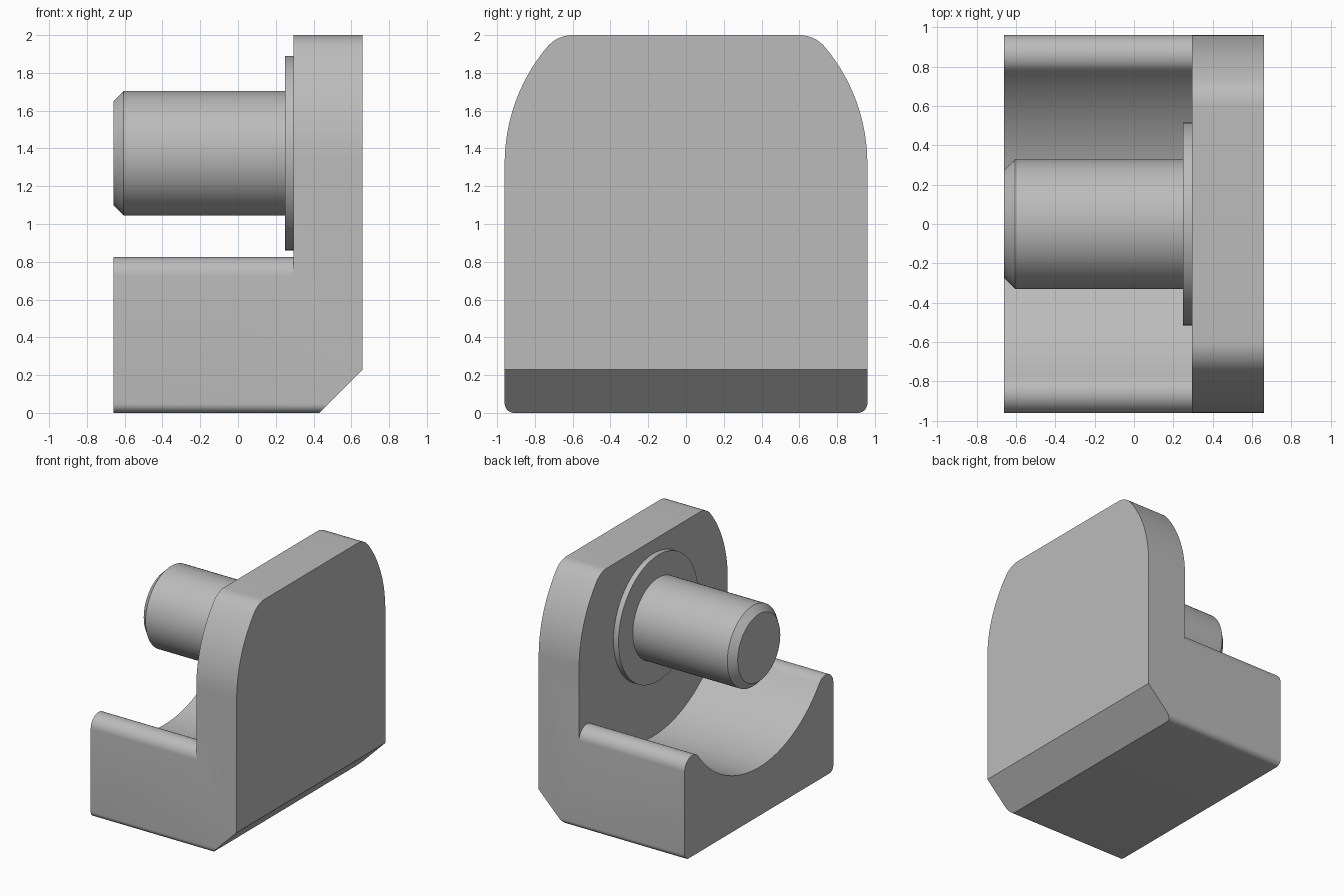
import bpy, bmesh
from math import sin, cos, pi, radians, atan2, hypot
from mathutils import Vector

if "Cube" in bpy.data.objects:
    bpy.data.objects.remove(bpy.data.objects["Cube"], do_unlink=True)

X0, X1 = -0.66, 0.66      # overall length
HALF = 0.96               # half width
PLATE_X = 0.295           # inner face of the upright plate
AXIS_Z = 1.375            # pin axis height

grey = bpy.data.materials.new("plain grey")
grey.use_nodes = True
color = (0.5, 0.5, 0.5, 1)
grey.diffuse_color = color
grey.node_tree.nodes["Principled BSDF"].inputs["Base Color"].default_value = color


def arc(cy, cz, r, a0, a1, n):
    return [(cy + r * cos(a0 + (a1 - a0) * i / n), cz + r * sin(a0 + (a1 - a0) * i / n))
            for i in range(n + 1)]


def mirrored(half):
    """Close a right-hand half outline with its mirror image."""
    return half + [(-y, z) for y, z in reversed(half) if abs(y) > 1e-6]


def make_object(name, bm):
    bmesh.ops.recalc_face_normals(bm, faces=bm.faces)
    mesh = bpy.data.meshes.new(name)
    bm.to_mesh(mesh)
    bm.free()
    mesh.materials.append(grey)
    obj = bpy.data.objects.new(name, mesh)
    bpy.context.collection.objects.link(obj)
    return obj


def extrude_x(outline, xa, xb):
    bm = bmesh.new()
    face = bm.faces.new([bm.verts.new((xa, y, z)) for y, z in outline])
    new = bmesh.ops.extrude_face_region(bm, geom=[face])["geom"]
    bmesh.ops.translate(bm, vec=(xb - xa, 0, 0),
                        verts=[v for v in new if isinstance(v, bmesh.types.BMVert)])
    return bm


def smooth(obj):
    bpy.ops.object.select_all(action='DESELECT')
    obj.select_set(True)
    bpy.context.view_layer.objects.active = obj
    bpy.ops.object.shade_smooth_by_angle(angle=radians(30))


# Body blank: arched outline with small rounded bottom corners
shoulder_z, corner_r, corner_y = 1.32, 0.177, 0.6
corner_z = 2 - corner_r
turn = atan2(corner_z - shoulder_z, corner_y)
half = arc(HALF - 0.05, 0.05, 0.05, -pi / 2, 0, 8)
half += arc(0, shoulder_z, HALF, 0, turn, 20)
half += arc(corner_y, corner_z, corner_r, turn, pi / 2, 12)[1:]
bm = extrude_x(mirrored(half), X0, X1)

# Sloped cut along the lower plate edge
cut = bmesh.ops.bisect_plane(bm, geom=bm.verts[:] + bm.edges[:] + bm.faces[:],
                             plane_co=(0.43, 0, 0), plane_no=Vector((1, 0, -1)),
                             clear_outer=True)["geom_cut"]
bmesh.ops.contextual_create(bm, geom=[e for e in cut if isinstance(e, bmesh.types.BMEdge)])
body = make_object("cradle_body", bm)

# Cutter: clears the space above the cradle and its rounded rails
rail_r, rail_z = 0.1, 0.725
rail_y = HALF - rail_r
lean = atan2(AXIS_Z - rail_z, -rail_y)
cradle_r = hypot(rail_y, AXIS_Z - rail_z) - rail_r
half = [(1.2, 2.2), (1.2, rail_z)]
half += arc(rail_y, rail_z, rail_r, 0, lean, 20)
half += arc(0, AXIS_Z, cradle_r, lean - pi, -pi / 2, 24)[1:]
cutter = make_object("cradle_cutter", extrude_x(mirrored(half), X0 - 0.2, PLATE_X))
cutter.hide_render = True

mod = body.modifiers.new("cradle_cut", 'BOOLEAN')
mod.operation, mod.solver, mod.object = 'DIFFERENCE', 'EXACT', cutter
bpy.context.view_layer.objects.active = body
bpy.ops.object.modifier_apply(modifier=mod.name)
bpy.data.objects.remove(cutter, do_unlink=True)
smooth(body)


def turned(name, profile, n=72):
    """Turn an (x, radius) profile around the pin axis, with flat end caps."""
    bm = bmesh.new()
    rings = [[bm.verts.new((x, y, z)) for y, z in arc(0, AXIS_Z, r, 0, 2 * pi, n)[:-1]]
             for x, r in profile]
    for a, b in zip(rings, rings[1:]):
        for i in range(n):
            j = (i + 1) % n
            bm.faces.new((a[i], a[j], b[j], b[i]))
    bm.faces.new(rings[0])
    bm.faces.new(rings[-1])
    smooth(make_object(name, bm))


# Collar and chamfered pin
turned("collar", [(0.25, 0.515), (PLATE_X + 0.01, 0.515)])
turned("pin", [(X0, 0.275), (X0 + 0.055, 0.33), (0.26, 0.33)])
